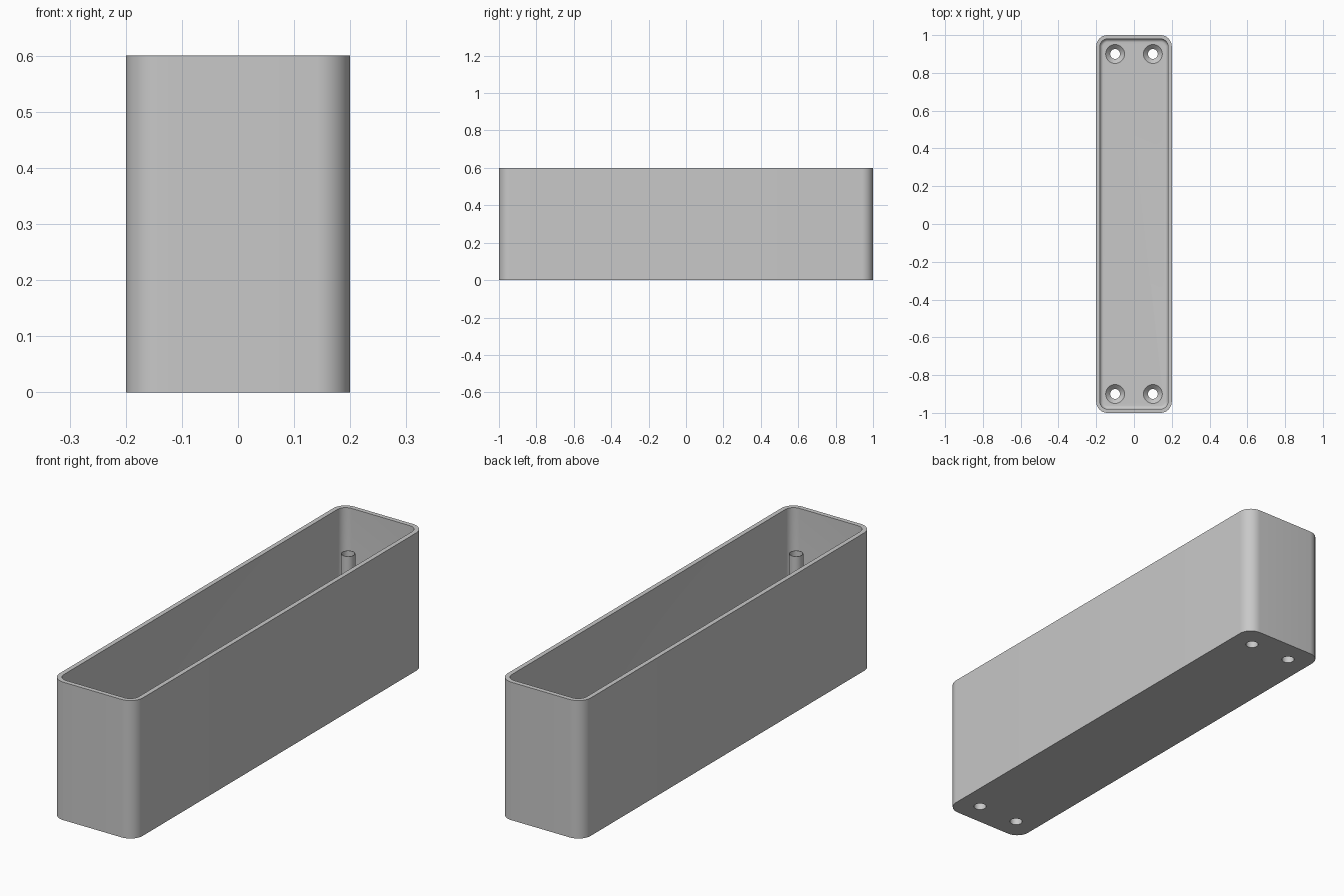
import bpy, bmesh, math

cube = bpy.data.objects.get("Cube")
if cube:
    bpy.data.objects.remove(cube, do_unlink=True)

HALF_X, HALF_Y, HEIGHT = 0.2, 1.0, 0.6
RADIUS, WALL, FLOOR, FILLET = 0.06, 0.02, 0.03, 0.018
SEGMENTS = 12

grey = bpy.data.materials.new("plain grey")
grey.use_nodes = True
colour = (0.58, 0.58, 0.58, 1)
grey.diffuse_color = colour
grey.node_tree.nodes["Principled BSDF"].inputs["Base Color"].default_value = colour


def finish(bm, name):
    bmesh.ops.recalc_face_normals(bm, faces=bm.faces)
    mesh = bpy.data.meshes.new(name)
    bm.to_mesh(mesh)
    bm.free()
    mesh.materials.append(grey)
    obj = bpy.data.objects.new(name, mesh)
    bpy.context.collection.objects.link(obj)
    return obj


def smooth(obj):
    bpy.ops.object.select_all(action='DESELECT')
    obj.select_set(True)
    bpy.context.view_layer.objects.active = obj
    bpy.ops.object.shade_smooth_by_angle(angle=math.radians(30))


def bridge(bm, a, b):
    n = len(a)
    for i in range(n):
        bm.faces.new((a[i], a[(i + 1) % n], b[(i + 1) % n], b[i]))


def rounded_ring(bm, inset, z):
    """Rounded rectangle, offset inward from the outer wall."""
    r = RADIUS - inset
    ring = []
    for k, (sx, sy) in enumerate(((1, 1), (-1, 1), (-1, -1), (1, -1))):
        for i in range(SEGMENTS + 1):
            a = (k + i / SEGMENTS) * math.pi / 2
            ring.append(bm.verts.new((sx * (HALF_X - RADIUS) + r * math.cos(a),
                                      sy * (HALF_Y - RADIUS) + r * math.sin(a), z)))
    return ring


def lathe(name, profile, x, y, closed):
    """Turned part; a closed profile makes a tube, an open one is capped."""
    bm = bmesh.new()
    n = 32
    rings = [[bm.verts.new((x + r * math.cos(math.tau * i / n),
                            y + r * math.sin(math.tau * i / n), z))
              for i in range(n)] for r, z in profile]
    for a, b in zip(rings, rings[1:]):
        bridge(bm, a, b)
    if closed:
        bridge(bm, rings[-1], rings[0])
    else:
        bm.faces.new(rings[0])
        bm.faces.new(rings[-1])
    return finish(bm, name)


# Open tray with a fillet where walls meet the floor
bm = bmesh.new()
levels = [(0, 0), (0, HEIGHT), (WALL, HEIGHT)]
for i in range(7):
    a = i / 6 * math.pi / 2
    levels.append((WALL + FILLET * (1 - math.cos(a)),
                   FLOOR + FILLET * (1 - math.sin(a))))
rings = [rounded_ring(bm, d, z) for d, z in levels]
for a, b in zip(rings, rings[1:]):
    bridge(bm, a, b)
bm.faces.new(rings[0])
bm.faces.new(rings[-1])
tray = finish(bm, "tray")

# Countersunk screw holes and their thin guide tubes
HOLE = 0.026
for side, x in (("right", -0.1), ("left", 0.1)):
    for end, y in (("front", -0.9), ("back", 0.9)):
        cutter = lathe("hole_cutter", [(HOLE, -0.05), (HOLE, 0.006),
                                       (0.05, FLOOR), (0.05, 0.08)], x, y, False)
        cutter.hide_render = True
        cut = tray.modifiers.new("hole", 'BOOLEAN')
        cut.operation = 'DIFFERENCE'
        cut.solver = 'EXACT'
        cut.object = cutter
        bpy.context.view_layer.objects.active = tray
        bpy.ops.object.modifier_apply(modifier=cut.name)
        bpy.data.objects.remove(cutter, do_unlink=True)
        tube = lathe(f"{end}_{side}_guide_tube",
                     [(HOLE, 0.005), (HOLE + 0.002, 0.005),
                      (HOLE + 0.002, 0.445), (HOLE, 0.445)], x, y, True)
        smooth(tube)

smooth(tray)
